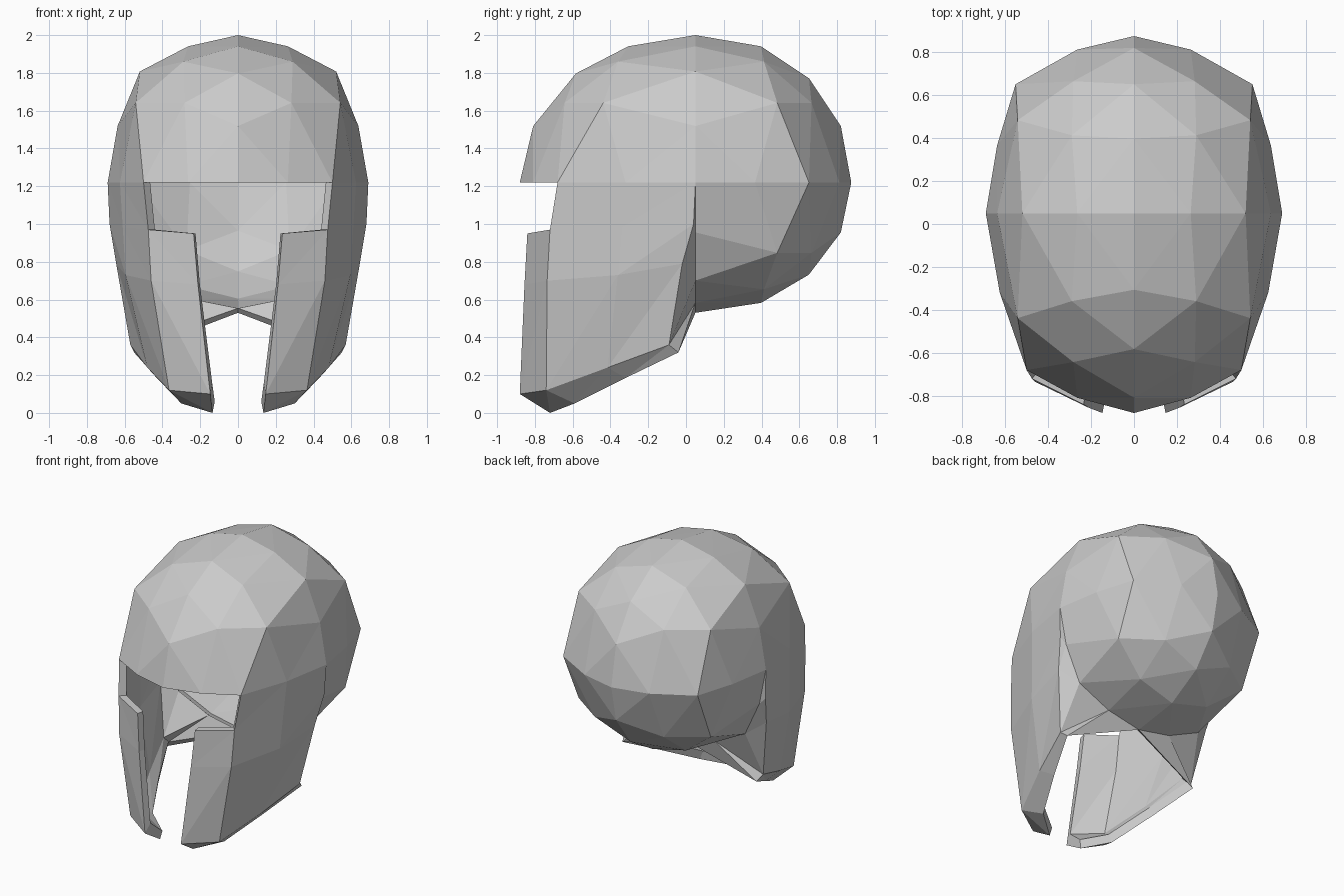
import bpy, bmesh
from mathutils import Vector

if "Cube" in bpy.data.objects:
    bpy.data.objects.remove(bpy.data.objects["Cube"])

C = Vector((0, 0.05, 1.22))          # dome centre
S = [0, .383, .707, .924, 1]         # sines of 22.5 degree steps
# Boxier positions of the three inner points of each octant (unit scale)
INNER = {(2, 1, 1): (.785, .525, .54), (1, 2, 1): (.41, .745, .54),
         (1, 1, 2): (.42, .44, .82)}


def dome_point(i, j, k, sx, sy, sz):
    """Point of an octahedral sphere with different radii front/back and up/down."""
    if sy < 0 and k == 0 and (i, j) in ((2, 2), (3, 1)):   # brow corners
        x, y = ((.50, -.68) if i == 2 else (.625, -.32))
        return Vector((sx * x, y, C.z))
    if (i, j, k) in INNER:
        d = Vector(INNER[i, j, k])
    else:
        d = Vector((S[i], S[j], S[k])).normalized()
        if i == 2 and j == 0:
            d *= 1.065                                     # boxier temples
        elif i == 2:
            d.x *= 1.13
            d.y *= 1.03
        elif i == 0 and sy > 0:                            # rounder back
            d.y *= (1, 1.1, 1.03, 1.01, 1)[j]
        elif (j, k) == (2, 2):                             # forehead
            d.y, d.z = .68, .74
    ry = .825 if sy > 0 else .93
    rz = .78 if sz > 0 else .69
    return C + Vector((sx * d.x * .69, sy * d.y * ry, sz * d.z * rz))


def dome_inner(p):
    return C + (p - C) * .965


def make_shell(name, faces):
    """faces: lists of (outer, inner) point pairs. Builds both skins and the rim."""
    bm = bmesh.new()
    cache = {}

    def pair(o, i):
        key = tuple(round(c, 4) for c in o)
        if key not in cache:
            cache[key] = (bm.verts.new(o), bm.verts.new(i))
        return cache[key]

    edges = {}
    for f in faces:
        ps = [pair(*v) for v in f]
        bm.faces.new([p[0] for p in ps])
        bm.faces.new([p[1] for p in reversed(ps)])
        for a, b in zip(ps, ps[1:] + ps[:1]):
            edges.setdefault(frozenset((a, b)), []).append((a, b))
    for uses in edges.values():
        if len(uses) == 1:
            a, b = uses[0]
            bm.faces.new((b[0], a[0], a[1], b[1]))
    bmesh.ops.recalc_face_normals(bm, faces=bm.faces)
    me = bpy.data.meshes.new(name)
    bm.to_mesh(me)
    bm.free()
    ob = bpy.data.objects.new(name, me)
    bpy.context.collection.objects.link(ob)
    return ob


# Dome: every octant except the open lower front
faces = []
for sx in (1, -1):
    for sy in (1, -1):
        for sz in (1, -1):
            if sy < 0 and sz < 0:
                continue

            def P(i, j):
                p = dome_point(i, j, 4 - i - j, sx, sy, sz)
                return (p, dome_inner(p))
            for i in range(4):
                for j in range(4 - i):
                    tris = [[P(i, j), P(i + 1, j), P(i, j + 1)]]
                    if i + j < 3:
                        tris.append([P(i + 1, j), P(i + 1, j + 1), P(i, j + 1)])
                    for t in tris:
                        faces.append(t if sx * sy * sz > 0 else t[::-1])
make_shell("dome", faces)

# Cheek guards: rows from the brow down to the under-lip,
# columns from the ear to the face opening
rows = [
    [(.69, .05, 1.22), (.625, -.32, 1.22), (.50, -.68, 1.22)],
    [(.68, .04, 1.0), (.61, -.34, .98), (.475, -.72, .97), (.235, -.84, .95)],
    [(.645, -.02, .79), (.595, -.36, .73), (.46, -.735, .70), (.212, -.855, .68)],
    [(.57, -.09, .36), (.48, -.415, .24), (.365, -.74, .12), (.147, -.88, .10)],
    [(.55, -.04, .32), (.43, -.32, .185), (.30, -.59, .05), (.135, -.72, 0)],
]
inset = [(-.045, -.03, 0), (-.04, .01, 0), (-.035, .04, 0), (-.01, .05, 0)]
lip_inset = [(-.03, -.03, .05), (-.02, -.02, .06), (-.02, -.01, .06), (-.012, .01, .06)]


def flip(p, s):
    return Vector((p[0] * s, p[1], p[2]))


for s, side in ((1, "left"), (-1, "right")):
    grid = []
    for r, row in enumerate(rows):
        offs = lip_inset if r == 4 else inset
        up = Vector((0, 0, .06 if r == 3 else 0))
        grid.append([(flip(p, s), flip(Vector(p) + Vector(offs[c]) + up, s))
                     for c, p in enumerate(row)])
    faces = []
    for r in range(4):
        for c in range(3):
            if r == 0 and c == 2:
                continue
            a, b = grid[r], grid[r + 1]
            faces += [[a[c], a[c + 1], b[c + 1]], [a[c], b[c + 1], b[c]]]
    # Web joining the cheek's back edge to the nape of the dome
    nape = []
    for i in (3, 2, 1, 0):
        p = dome_point(i, 0, 4 - i, s, 1, -1)
        nape.append((p, dome_inner(p) + Vector((0, -.03, 0))))
    ear = [line[0] for line in grid]
    faces.append([ear[0], ear[1], nape[0]])
    for n in range(3):
        faces += [[nape[n], ear[n + 1], ear[n + 2]],
                  [nape[n], ear[n + 2], nape[n + 1]]]
    make_shell("cheek_guard_" + side, faces[:-1] + [[nape[2], ear[4], nape[3]]])
